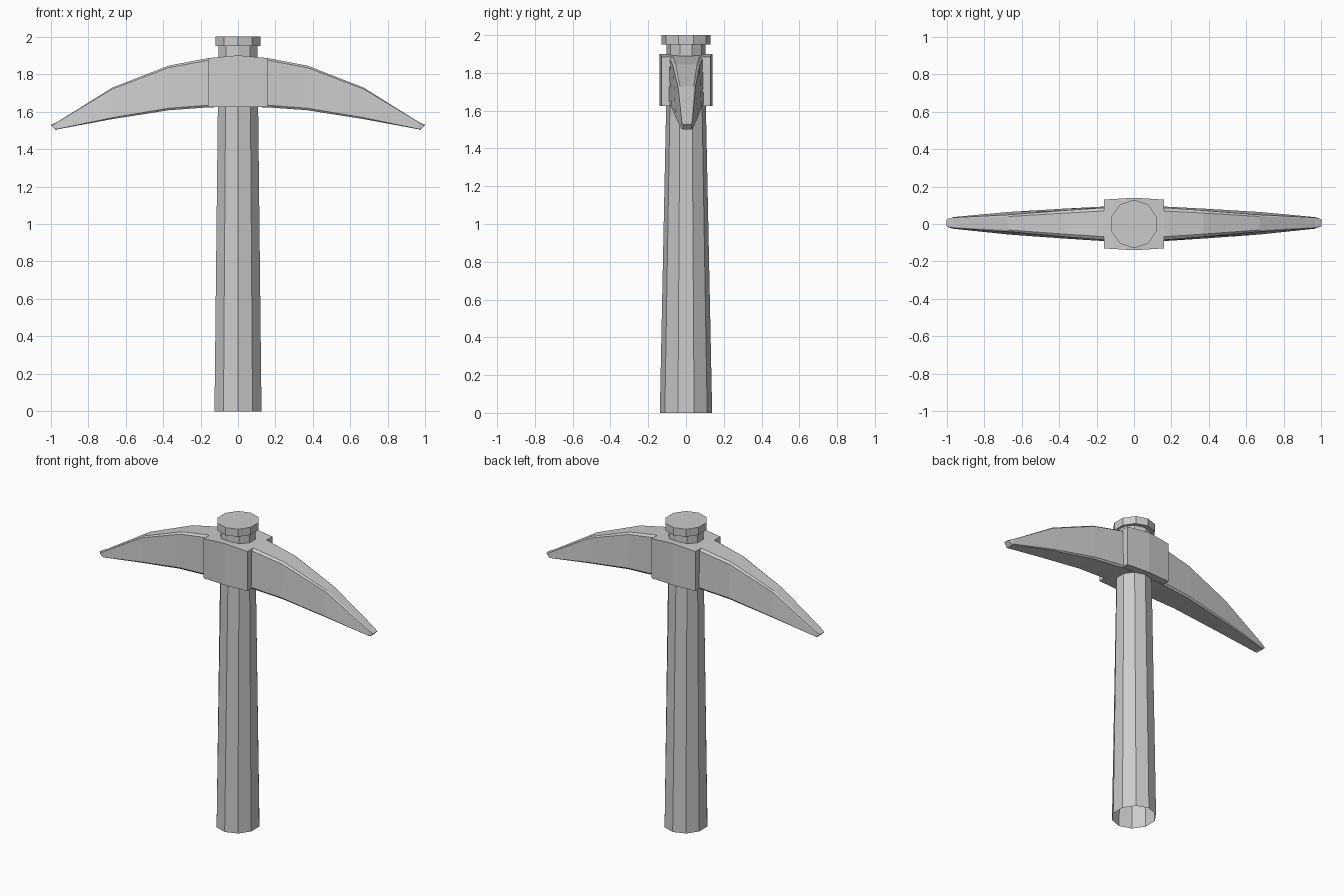
import bpy, bmesh, math

if "Cube" in bpy.data.objects:
    bpy.data.objects.remove(bpy.data.objects["Cube"])


def loft(name, rings, cap_start=True, cap_end=True):
    """Skin a list of equal-length closed rings into a flat-shaded mesh."""
    bm = bmesh.new()
    loops = [[bm.verts.new(p) for p in ring] for ring in rings]
    n = len(loops[0])
    for a, b in zip(loops, loops[1:]):
        for i in range(n):
            j = (i + 1) % n
            bm.faces.new((a[i], a[j], b[j], b[i]))
    if cap_start:
        bm.faces.new(loops[0][::-1])
    if cap_end:
        bm.faces.new(loops[-1])
    bmesh.ops.recalc_face_normals(bm, faces=bm.faces)
    mesh = bpy.data.meshes.new(name)
    bm.to_mesh(mesh)
    bm.free()
    obj = bpy.data.objects.new(name, mesh)
    bpy.context.collection.objects.link(obj)
    return obj


def decagon(r, z, sy=1.0):
    """Ten-sided ring with a corner facing front and back."""
    return [(r * math.sin(i * math.tau / 10), r * sy * math.cos(i * math.tau / 10), z)
            for i in range(10)]


# tapered handle, open at the base
loft("handle", [decagon(0.132, 0, 1.05), decagon(0.113, 1.63, 0.93),
                decagon(0.11, 1.96, 0.93)], cap_start=False)

# end cap above the head
loft("handle_cap", [decagon(0.126, 1.95, 1.03), decagon(0.126, 2.0, 1.03)])

# curved pick blade: x, top z, bottom z, half width at top, half width at bottom
half = [(0.16, 1.885, 1.622, 0.086, 0.092),
        (0.37, 1.845, 1.607, 0.070, 0.080),
        (0.67, 1.728, 1.56, 0.045, 0.060),
        (0.98, 1.540, 1.501, 0.028, 0.031)]
sections = [(-s[0],) + s[1:] for s in reversed(half)]
sections += [(0.0, 1.895, 1.627, 0.092, 0.096)] + half


def blade_ring(x, top, bottom, wt, wb):
    c = 0.15 * (top - bottom)
    oy = 0.006 * abs(x)
    return [(x, y + oy, z) for y, z in (
        (-wb * 0.9, bottom), (wb * 0.9, bottom), (wb, bottom + c * 0.3),
        (wt, top - c * 0.3), (wt * 0.8, top), (-wt * 0.8, top),
        (-wt, top - c * 0.3), (-wb, bottom + c * 0.3))]


# blunt, slanted tips
def tip_ring(s):
    pts = [(-0.02, 1.500), (0.02, 1.500), (0.024, 1.507), (0.021, 1.524),
           (0.016, 1.528), (-0.016, 1.528), (-0.021, 1.524), (-0.024, 1.507)]
    return [(s * (0.972 + (z - 1.5)), y + 0.006, z) for y, z in pts]


rings = [blade_ring(*s) for s in sections]
# keep the last full section just inside the slanted tip
rings[0] = [(-0.965, y, z + 0.004) for _, y, z in rings[0]]
rings[-1] = [(0.965, y, z + 0.004) for _, y, z in rings[-1]]
loft("pick_blade", [tip_ring(-1)] + rings + [tip_ring(1)])

# collar around the eye of the head
loft("head_collar", [[(x, -y, 1.625), (x, y, 1.625), (x, y, top), (x, -y, top)]
                     for x, y, top in ((-0.16, 0.13, 1.885), (0, 0.14, 1.9),
                                       (0.16, 0.13, 1.885))])
